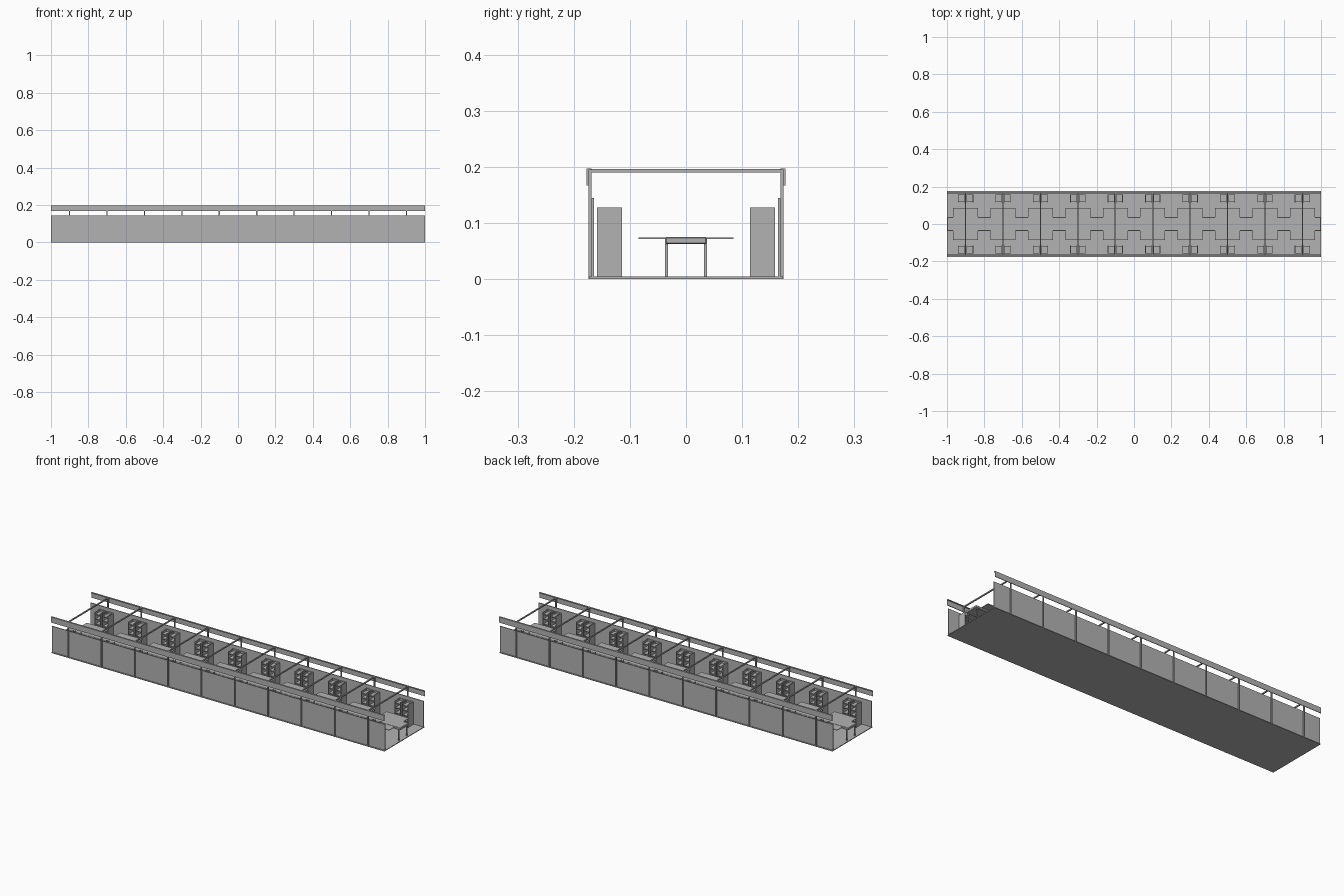
import bpy
import bmesh
from mathutils import Matrix, Vector

old = bpy.data.objects.get("Cube")
if old:
    bpy.data.objects.remove(old, do_unlink=True)

grey = bpy.data.materials.new("plain_grey")
grey.use_nodes = True
colour = (0.45, 0.45, 0.45, 1)
grey.diffuse_color = colour
grey.node_tree.nodes["Principled BSDF"].inputs["Base Color"].default_value = colour

BAYS = [-0.9 + 0.2 * i for i in range(10)]
SIDES = (-1, 1)


def add_box(bm, x, y, z):
    """Box given by its (low, high) range on each axis."""
    low, high = Vector((min(x), min(y), min(z))), Vector((max(x), max(y), max(z)))
    place = Matrix.Translation((low + high) / 2) @ Matrix.Diagonal((*(high - low), 1))
    return bmesh.ops.create_cube(bm, size=1, matrix=place)["verts"]


def make(name, boxes):
    bm = bmesh.new()
    for box in boxes:
        add_box(bm, *box)
    mesh = bpy.data.meshes.new(name)
    bm.to_mesh(mesh)
    bm.free()
    mesh.materials.append(grey)
    obj = bpy.data.objects.new(name, mesh)
    bpy.context.collection.objects.link(obj)
    return obj


def around(c, half):
    return (c - half, c + half)


LENGTH = (-1, 1)
make("floor", [(LENGTH, (-0.173, 0.173), (0, 0.004))])

# Side walls, outer posts and roof edge angles
for s, side in zip(SIDES, ("front", "back")):
    make(side + "_wall", [(LENGTH, (s * 0.164, s * 0.168), (0.002, 0.144))])
    make(side + "_posts", [(around(x, 0.003), (s * 0.168, s * 0.174), (0, 0.194))
                           for x in BAYS])
    make(side + "_roof_edge", [
        (LENGTH, (s * 0.174, s * 0.177), (0.167, 0.197)),
        (LENGTH, (s * 0.168, s * 0.177), (0.194, 0.197))])

make("cross_beams", [(around(x, 0.003), (-0.174, 0.174), (0.190, 0.196)) for x in BAYS])

# Long central table with chamfered upper edges
core = make("table_core", [(LENGTH, (-0.037, 0.037), (0.062, 0.075))])
bevel = core.modifiers.new("edge_chamfer", "BEVEL")
bevel.width = 0.002
bevel.segments = 1
make("table_leaves", [(around(x, 0.067), (s * 0.03, s * 0.085), (0.0715, 0.074))
                      for x in BAYS for s in SIDES])
make("table_legs", [(around(x + dx, 0.003), (s * 0.032, s * 0.037), (0.004, 0.063))
                    for x in BAYS for dx in (-0.09, 0.09) for s in SIDES])


# Paired open racks facing the aisle, two columns of shelves each
def rack(x, s):
    wall, aisle, top = s * 0.159, s * 0.114, 0.127
    parts = []
    for d in (-1, 1):
        near, far = x + d * 0.004, x + d * 0.041
        parts.append(((near, near + d * 0.004), (wall, aisle), (0.004, top)))
        parts.append(((far, far - d * 0.004), (wall, aisle), (0.004, top)))
        parts.append(((near, far), (wall, s * 0.154), (0.004, top)))
        for z in (0.006, 0.034, 0.062, 0.09, 0.115):
            parts.append(((near, far), (s * 0.154, s * 0.118), around(z, 0.002)))
    return parts


for s, side in zip(SIDES, ("front", "back")):
    make(side + "_racks", [part for x in BAYS for part in rack(x, s)])
